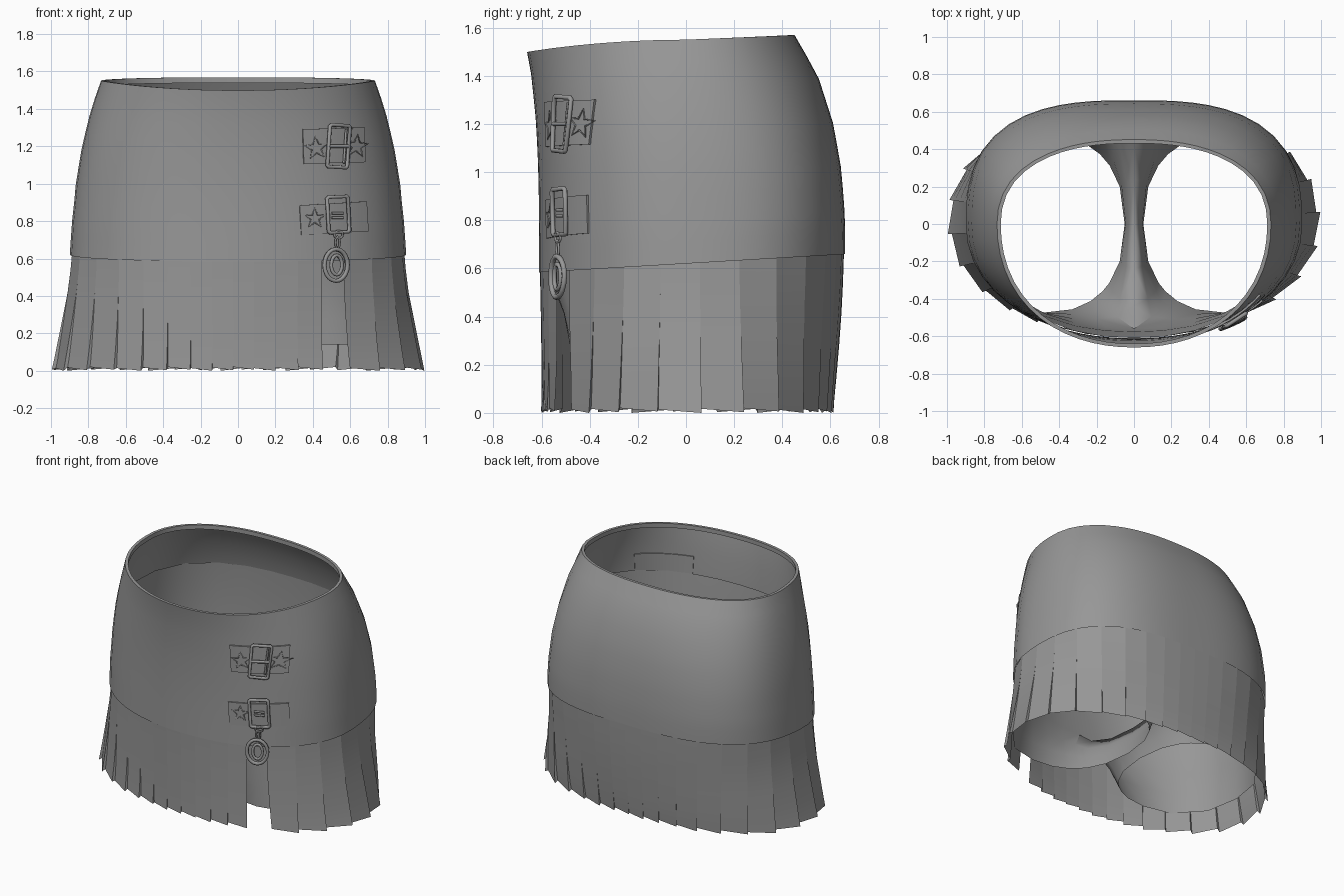
import bpy, bmesh, math
from mathutils import Vector

if "Cube" in bpy.data.objects:
    bpy.data.objects.remove(bpy.data.objects["Cube"])

grey = bpy.data.materials.new("grey_fabric")
grey.diffuse_color = (0.31, 0.31, 0.31, 1)
grey.use_nodes = True
grey.node_tree.nodes["Principled BSDF"].inputs["Base Color"].default_value = grey.diffuse_color

# z, half width, front depth, back depth, front roundness, back roundness
PROFILE = [(0.0, 0.985, 0.60, 0.61, 2.05, 2.3), (0.2, 0.95, 0.60, 0.63, 2.05, 2.4),
           (0.4, 0.915, 0.603, 0.645, 2.1, 2.5), (0.6, 0.89, 0.607, 0.655, 2.1, 2.7),
           (0.8, 0.885, 0.61, 0.66, 2.15, 2.8), (1.0, 0.867, 0.613, 0.647, 2.15, 2.75),
           (1.2, 0.834, 0.622, 0.612, 2.15, 2.62), (1.4, 0.785, 0.642, 0.548, 2.1, 2.45),
           (1.58, 0.722, 0.675, 0.445, 2.1, 2.28)]


def profile(z):
    z = min(max(z, 0), 1.58)
    for p, q in zip(PROFILE, PROFILE[1:]):
        if z <= q[0]:
            t = (z - p[0]) / (q[0] - p[0])
            return [a + (b - a) * t for a, b in zip(p[1:], q[1:])]


def outline(ang, z, off=0.0):
    a, f, b, nf, nb = profile(z)
    c, s = math.cos(ang), math.sin(ang)
    d, n = (f, nf) if s < 0 else (b, nb)
    r = (abs(c / a) ** n + abs(s / d) ** n) ** (-1 / n) + off
    return Vector((r * c, r * s, z))


def front(x, z, off):
    """Point on the front of the body, lifted outward by off."""
    a, f, b, n, _ = profile(z)
    def yy(u):
        return -f * (1 - abs(u / a) ** n) ** (1 / n)
    slope = (yy(x + 0.01) - yy(x - 0.01)) / 0.02
    nrm = Vector((slope, -1, 0)).normalized()
    return Vector((x, yy(x), z)) + nrm * off


def mesh_object(name, verts, faces, smooth=None):
    me = bpy.data.meshes.new(name)
    me.from_pydata(verts, [], faces)
    bm = bmesh.new()
    bm.from_mesh(me)
    bmesh.ops.recalc_face_normals(bm, faces=bm.faces)
    bm.to_mesh(me)
    bm.free()
    me.materials.append(grey)
    ob = bpy.data.objects.new(name, me)
    bpy.context.collection.objects.link(ob)
    if smooth:
        bpy.ops.object.select_all(action='DESELECT')
        ob.select_set(True)
        bpy.context.view_layer.objects.active = ob
        bpy.ops.object.shade_smooth_by_angle(angle=math.radians(smooth))
    return ob


def grid_faces(rows, cols, closed):
    return [(r * cols + c, r * cols + (c + 1) % cols,
             (r + 1) * cols + (c + 1) % cols, (r + 1) * cols + c)
            for r in range(rows - 1) for c in range(cols if closed else cols - 1)]


# Upper body: fitted shell from the lower hem up to the slanted waist, with a folded lip
def waist_z(y):
    return 1.55 + (0.04 * y if y > 0 else -0.115 * y * y)


COLS, ROWS = 56, 11
verts = []
for row in range(ROWS + 2):
    for c in range(COLS):
        ang = 2 * math.pi * c / COLS
        top = waist_z(outline(ang, 1.53).y)
        hem = 0.62 + 0.06 * outline(ang, 0.62).y
        t = min(row, ROWS - 1) / (ROWS - 1)
        off = (0.004 + 0.006 * abs(math.cos(ang))) * max(0, 1 - 4 * t)
        z = hem + (top - hem) * t
        if row >= ROWS:
            off = -0.02                       # waist lip
        p = outline(ang, z, off)
        if row == ROWS + 1:
            p.z -= 0.03
        verts.append(p)
mesh_object("upper_body", verts, grid_faces(ROWS + 2, COLS, True), 40)

# Pleated skirt: sawtooth panels around the hem, open at the front slit
PANELS, START, SWEEP = 33, math.radians(-38.5), math.radians(348.3)
LEVELS = [0.66, 0.54, 0.42, 0.28, 0.14, 0.06, 0.0]
verts = []
for lv in LEVELS:
    for p in range(PANELS):
        for side in (0, 1):
            ang = START + SWEEP * (p + side) / PANELS
            side_on = abs(math.cos(ang))
            if p == 0 and side == 0:          # slanted slit edge
                ang -= 0.035 * min(lv / 0.4, 1)
            reach = 0.06 + 0.38 * side_on ** 1.3
            flare = max(0, (reach - lv) / reach) * (0.12 + 0.88 * side_on)
            v = outline(ang, lv, (0.022 * side - 0.008) * flare)
            if lv == 0:
                v.z = 0.014 * (1 - side) + 0.003 * (p % 3)
            elif lv == 0.66:
                v.z = 0.64 + 0.06 * v.y
            verts.append(v)
mesh_object("pleated_skirt", verts, grid_faces(len(LEVELS), 2 * PANELS, False), 8)

# Inner shorts: half of the hips, then one leg, mirrored
J = 12
half = [-math.pi / 2 + math.pi * j / J for j in range(J + 1)]
verts = []
for z, off in ((1.2, -0.012), (0.85, -0.035), (0.55, -0.045)):
    for ang in half:
        v = outline(ang, z, off)
        if z > 1:
            v.z += 0.03 * math.sin(ang)       # waist sits higher at the back
        if abs(abs(ang) - math.pi / 2) < 1e-4:
            v.x = 0
        verts.append(v)
faces = grid_faces(3, J + 1, False)
base = 2 * (J + 1)
crotch = [Vector((0, y, z)) for y, z in
          ((0.43, 0.45), (0.24, 0.38), (0, 0.36), (-0.24, 0.38), (-0.44, 0.45))]
loop = [Vector(v) for v in verts[base:]] + crotch
ids = list(range(base, base + J + 1))
ids += range(len(verts), len(verts) + len(crotch))
verts += crotch
for t in (0.33, 0.66, 1.0):
    new = []
    for v in loop:
        ang = math.atan2(v.y, v.x - 0.47)
        c, s = math.cos(ang), math.sin(ang)
        r = (abs(c / 0.42) ** 2.3 + abs(s / 0.473) ** 2.3) ** (-1 / 2.3)
        end = Vector((0.47 + r * c, r * s, 0.14))
        k = 1 - (1 - t) ** 2
        p = v.lerp(end, t)
        p.x = v.x + (end.x - v.x) * k
        new.append(len(verts))
        verts.append(p)
    n = len(ids)
    faces += [(ids[i], ids[(i + 1) % n], new[(i + 1) % n], new[i]) for i in range(n)]
    ids = new
shorts = mesh_object("inner_shorts", verts, faces, 35)
mir = shorts.modifiers.new("mirror", 'MIRROR')
mir.use_mirror_merge = True


def tube(name, pts, radius, cyclic=True):
    cu = bpy.data.curves.new(name, 'CURVE')
    cu.dimensions = '3D'
    cu.bevel_depth = radius
    cu.bevel_resolution = 1
    cu.use_fill_caps = True
    sp = cu.splines.new('POLY')
    sp.points.add(len(pts) - 1)
    for q, p in zip(sp.points, pts):
        q.co = (*p, 1)
    sp.use_cyclic_u = cyclic
    cu.materials.append(grey)
    ob = bpy.data.objects.new(name, cu)
    bpy.context.collection.objects.link(ob)


def local(cx, cz, tilt, u, w, off):
    c, s = math.cos(tilt), math.sin(tilt)
    return front(cx + u * c - w * s, cz + u * s + w * c, off)


def oval(cx, cz, rx, rz, off, n=20):
    return [front(cx + rx * math.cos(2 * math.pi * i / n),
                  cz + rz * math.sin(2 * math.pi * i / n), off) for i in range(n)]


def strap(name, cx, cz, tilt, hw, hh):
    n = 9
    vs = [local(cx, cz, tilt, hw * (2 * i / (n - 1) - 1), w, off)
          for w, off in ((-hh, -0.008), (-hh, 0.01), (hh, 0.01), (hh, -0.008))
          for i in range(n)]
    fs = grid_faces(4, n, False) + [(3 * n + i, 3 * n + i + 1, i + 1, i) for i in range(n - 1)]
    fs += [(0, n, 2 * n, 3 * n), (n - 1, 2 * n - 1, 3 * n - 1, 4 * n - 1)]
    mesh_object(name, vs, fs, 30)


def buckle(name, cx, cz, tilt, hw, hh):
    k = 0.008                                 # clipped corners
    pts = [(-hw + k, -hh), (hw - k, -hh), (hw, -hh + k), (hw, hh - k),
           (hw - k, hh), (-hw + k, hh), (-hw, hh - k), (-hw, -hh + k)]
    tube(name + "_frame", [local(cx, cz, tilt, u, w, 0.026) for u, w in pts], 0.011)


def star(name, cx, cz, tilt, r):
    pts = []
    for i in range(10):
        rad, a = (r if i % 2 == 0 else r * 0.42), math.pi / 2 + i * math.pi / 5
        pts.append(local(cx, cz, tilt, rad * math.cos(a), rad * math.sin(a), 0.01))
    tube(name, pts, 0.004)


# Upper belt tab
strap("upper_strap", 0.51, 1.203, 0.03, 0.163, 0.093)
buckle("upper_buckle", 0.525, 1.2, -0.06, 0.052, 0.112)
tube("upper_buckle_bar", [local(0.525, 1.2, 0, u, 0, 0.026) for u in (-0.05, 0.05)], 0.01, False)
tube("upper_prong", [local(0.55, 1.2, -0.06, 0.01, w, 0.022) for w in (-0.09, 0.09)], 0.007, False)
star("upper_star_left", 0.415, 1.19, 0.1, 0.062)
star("upper_star_right", 0.628, 1.2, -0.1, 0.062)

# Lower belt tab
strap("lower_strap", 0.51, 0.815, 0.06, 0.178, 0.08)
buckle("lower_buckle", 0.525, 0.835, 0.05, 0.054, 0.095)
for w in (-0.012, 0.012):
    tube("lower_prong", [local(0.525, 0.83, 0, u, w, 0.016) for u in (-0.03, 0.03)], 0.007, False)
star("lower_star_left", 0.408, 0.815, 0, 0.055)

# Hanging charm: two links and a double oval ring
tube("upper_link", oval(0.525, 0.728, 0.022, 0.02, 0.03, 12), 0.006)
tube("lower_link", oval(0.52, 0.685, 0.011, 0.032, 0.03, 12), 0.006)
tube("charm_ring", oval(0.512, 0.565, 0.06, 0.085, 0.03), 0.012)
tube("charm_inner_ring", oval(0.515, 0.565, 0.028, 0.052, 0.03), 0.01)
